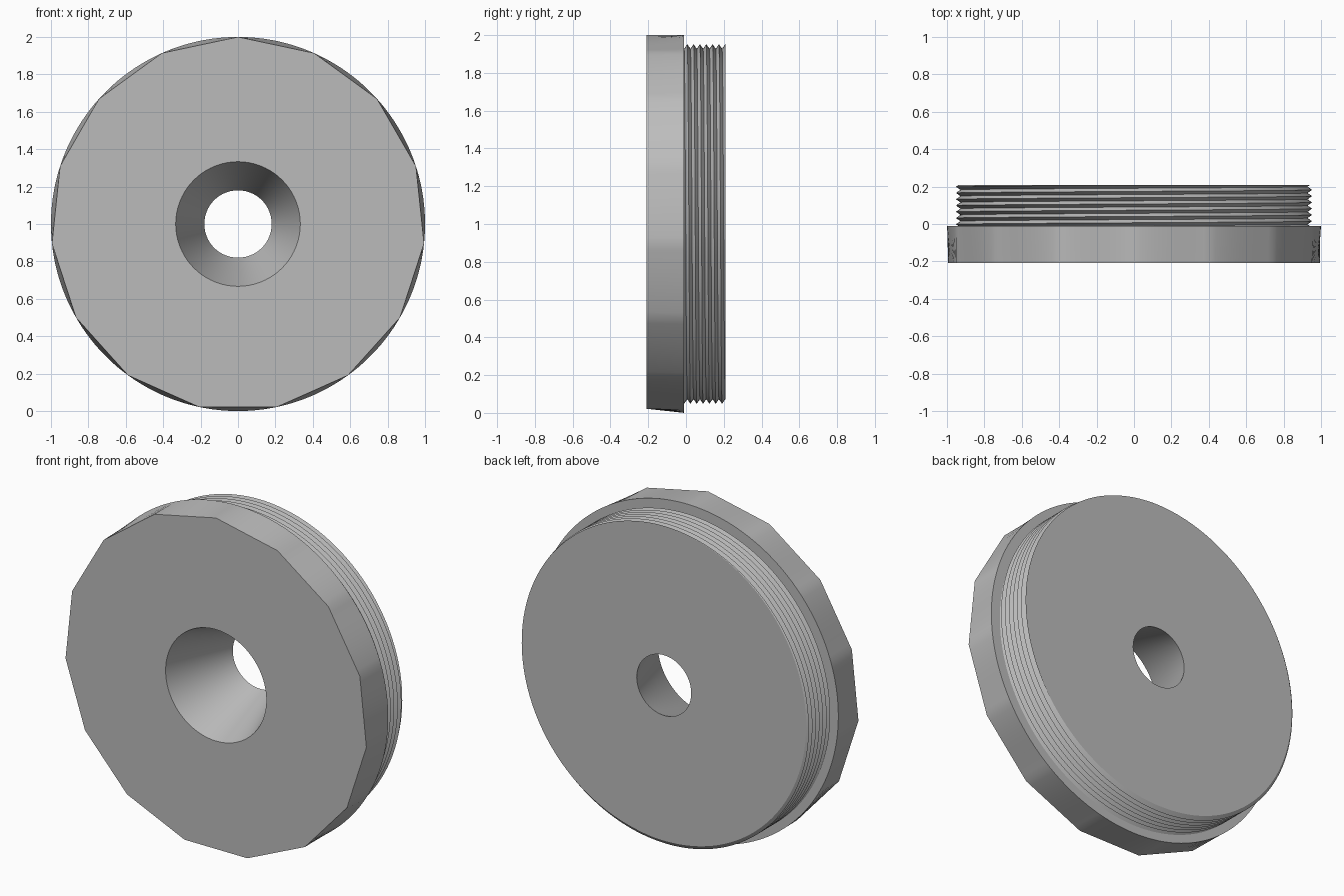
import bpy, bmesh
from math import sin, cos, pi, radians, floor

old = bpy.data.objects.get("Cube")
if old:
    bpy.data.objects.remove(old, do_unlink=True)

SIDES = 15                      # flats on the front rim
SEG = SIDES * 12                # steps around the axis
FRONT, STEP, BACK = -0.208, -0.01, 0.208
HOLE, SINK = 0.18, 0.333        # hole radius at the back and at the front
ROOT, CREST, PITCH = 0.928, 0.952, 0.0335

metal = bpy.data.materials.new("plain grey")
metal.use_nodes = True
grey = (0.5, 0.5, 0.5, 1)
metal.diffuse_color = grey
metal.node_tree.nodes["Principled BSDF"].inputs["Base Color"].default_value = grey


def circle(r, y):
    """Ring of constant radius, as a function of angle."""
    return lambda a: (r, y)


def flats(a):
    """Polygon ring with a corner at the top."""
    half = pi / SIDES
    return cos(half) / cos(a % (2 * half) - half), FRONT


def thread_line(k):
    """Crest or root line of the helix, clipped to the threaded length."""
    def ring(a):
        y = STEP + (k / 2 + a / (2 * pi)) * PITCH
        y = min(max(y, STEP), BACK)
        t = ((y - STEP) / PITCH - a / (2 * pi)) % 1
        return ROOT + (CREST - ROOT) * (1 - abs(2 * t - 1)), y
    return ring


def skin(name, rings):
    """Bridge consecutive rings around the y axis into one smooth part."""
    bm = bmesh.new()
    loops = []
    for ring in rings:
        loop = []
        for i in range(SEG + 1):
            a = 2 * pi * i / SEG
            r, y = ring(a)
            loop.append(bm.verts.new((r * sin(a), y, 1 + r * cos(a))))
        loops.append(loop)
    for a, b in zip(loops, loops[1:]):
        for i in range(SEG):
            bm.faces.new((a[i], a[i + 1], b[i + 1], b[i]))
    bmesh.ops.remove_doubles(bm, verts=bm.verts, dist=1e-5)
    mesh = bpy.data.meshes.new(name)
    bm.to_mesh(mesh)
    bm.free()
    mesh.materials.append(metal)
    obj = bpy.data.objects.new(name, mesh)
    bpy.context.collection.objects.link(obj)
    bpy.ops.object.select_all(action="DESELECT")
    obj.select_set(True)
    bpy.context.view_layer.objects.active = obj
    bpy.ops.object.shade_smooth_by_angle(angle=radians(30))
    return obj


# Cap: tapered hole, flat front, rim blending from flats to a circle, rear step
skin("cap", [circle(HOLE, BACK), circle(SINK, FRONT), flats,
             circle(1, STEP), circle(ROOT - 0.01, STEP)])

# Threaded plug: helical thread closed by the flat back face
turns = floor((BACK - STEP) / PITCH) + 1
lines = [thread_line(k) for k in range(-2, 2 * turns + 1)]
skin("threaded_plug", [circle(ROOT - 0.01, STEP)] + lines + [circle(HOLE, BACK)])
